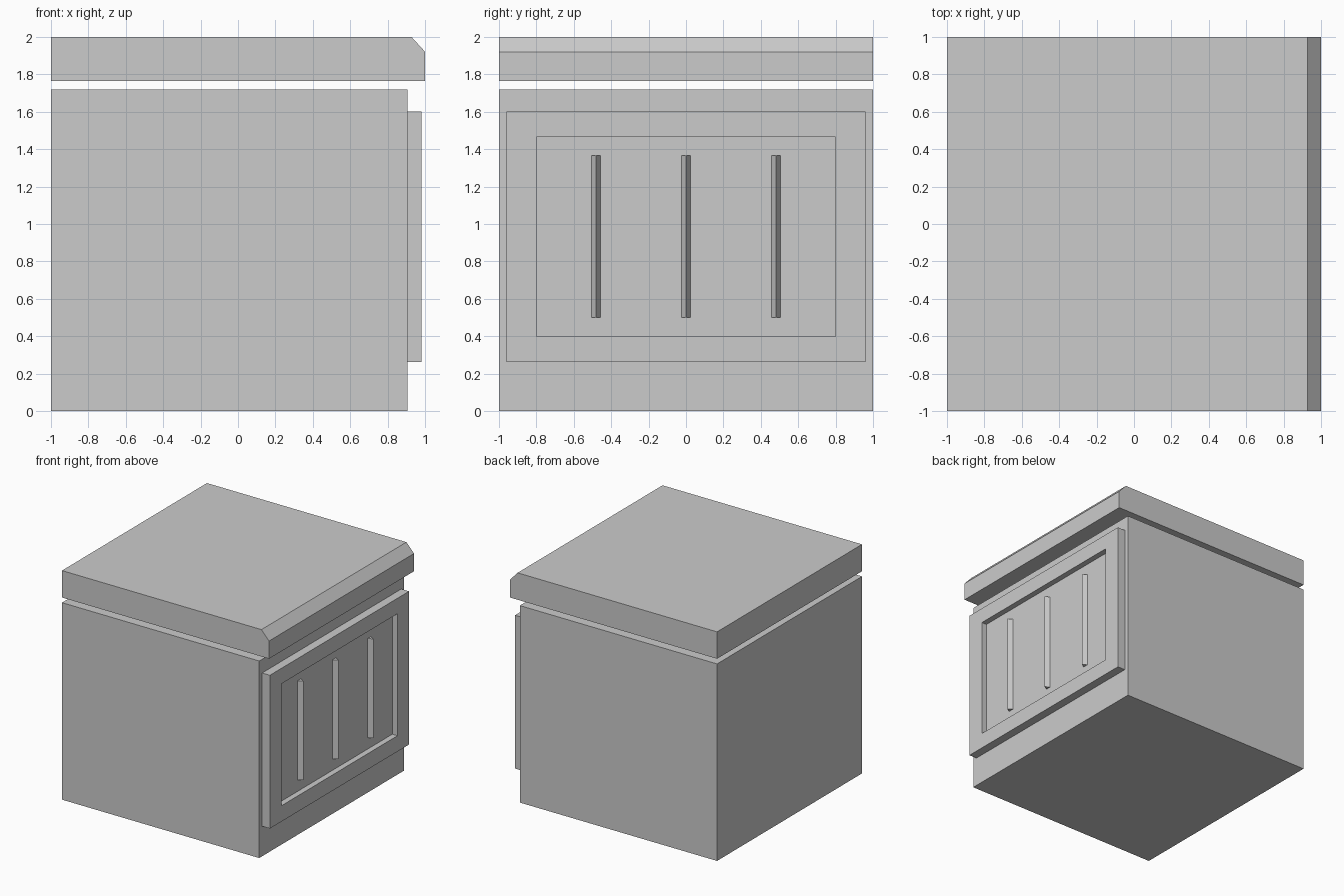
import bpy
import bmesh
from mathutils import Vector

if "Cube" in bpy.data.objects:
    bpy.data.objects.remove(bpy.data.objects["Cube"], do_unlink=True)

grey = bpy.data.materials.new("light grey")
grey.use_nodes = True
grey.diffuse_color = (0.6, 0.6, 0.6, 1)
grey.node_tree.nodes["Principled BSDF"].inputs["Base Color"].default_value = (0.6, 0.6, 0.6, 1)


def finish(name, bm):
    bmesh.ops.recalc_face_normals(bm, faces=bm.faces)
    mesh = bpy.data.meshes.new(name)
    bm.to_mesh(mesh)
    bm.free()
    mesh.materials.append(grey)
    obj = bpy.data.objects.new(name, mesh)
    bpy.context.collection.objects.link(obj)
    return obj


def prism(name, points, sweep):
    """Extrude a closed outline along a vector."""
    bm = bmesh.new()
    face = bm.faces.new([bm.verts.new(p) for p in points])
    out = bmesh.ops.extrude_face_region(bm, geom=[face], use_keep_orig=True)
    moved = [v for v in out["geom"] if isinstance(v, bmesh.types.BMVert)]
    bmesh.ops.translate(bm, verts=moved, vec=Vector(sweep))
    return finish(name, bm)


def outline_y(pairs):
    return [(x, -1, z) for x, z in pairs]


BODY_X, DOOR_X, PANEL_X = 0.905, 0.98, 0.93

# Cabinet body
prism("body", outline_y([(-1, 0), (BODY_X, 0), (BODY_X, 1.72), (-1, 1.72)]), (0, 2, 0))

# Floating lid with one chamfered edge
prism("lid", outline_y([(-1, 1.765), (1, 1.765), (1, 1.92), (0.927, 2), (-1, 2)]), (0, 2, 0))

# Door: a slab whose outer face is inset and pushed in to form a panel
bm = bmesh.new()
bmesh.ops.create_cube(bm, size=1)
for v in bm.verts:
    v.co = (DOOR_X if v.co.x > 0 else BODY_X,
            0.96 if v.co.y > 0 else -0.96,
            1.6 if v.co.z > 0 else 0.262)
outer = max(bm.faces, key=lambda f: f.calc_center_median().x)
bmesh.ops.inset_individual(bm, faces=[outer], thickness=0.1)
for v in outer.verts:
    v.co.y = 0.8 if v.co.y > 0 else -0.8
    v.co.z = 1.465 if v.co.z > 1 else 0.4
sunk = bmesh.ops.extrude_face_region(bm, geom=[outer])
for v in sunk["geom"]:
    if isinstance(v, bmesh.types.BMVert):
        v.co.x = PANEL_X
if outer.is_valid:
    bmesh.ops.delete(bm, geom=[outer], context='FACES_ONLY')
finish("door", bm)

# Three upright ridges on the panel
for label, y in (("front", -0.482), ("middle", 0), ("back", 0.482)):
    prism(label + "_ridge",
          [(PANEL_X, y - 0.024, 0.5), (PANEL_X + 0.04, y, 0.5), (PANEL_X, y + 0.024, 0.5)],
          (0, 0, 0.865))
